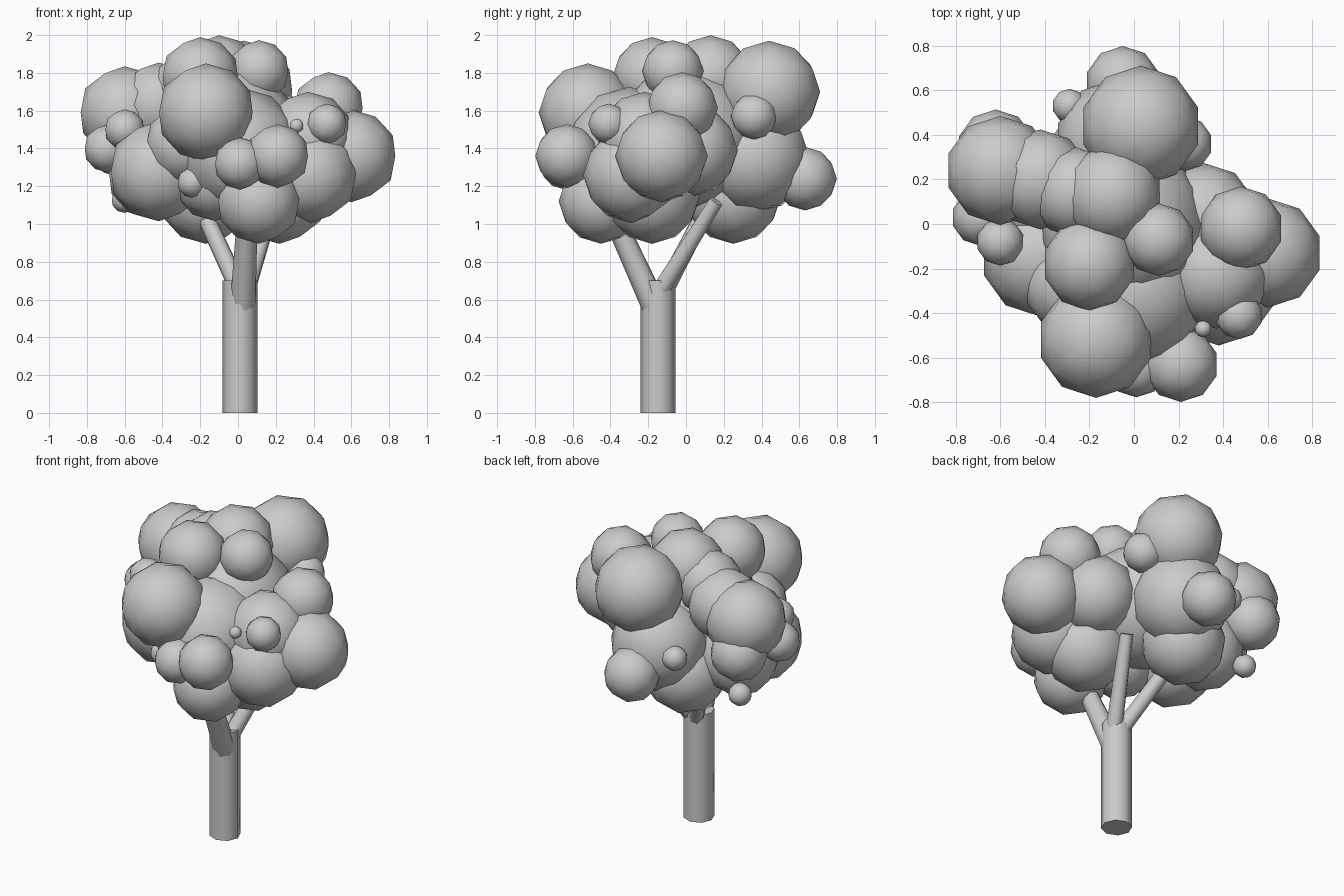
import bpy
import math
from mathutils import Vector


def limb(name, a, b, r1, r2, sides=8):
    """Tapered cylinder between two points."""
    a, b = Vector(a), Vector(b)
    d = b - a
    bpy.ops.mesh.primitive_cone_add(vertices=sides, radius1=r1, radius2=r2,
                                    depth=d.length, location=(a + b) / 2)
    o = bpy.context.object
    o.name = name
    o.rotation_euler = d.to_track_quat('Z', 'Y').to_euler()
    bpy.ops.object.shade_smooth_by_angle(angle=math.radians(50))


def puff(name, x, y, z, r):
    """Low-poly smooth foliage ball."""
    bpy.ops.mesh.primitive_ico_sphere_add(subdivisions=2, radius=r * 1.02,
                                          location=(x, y, z))
    bpy.context.object.name = name
    bpy.ops.object.shade_smooth()


# Trunk and branches
limb("trunk", (0.01, -0.148, 0), (0.01, -0.148, 0.7), 0.092, 0.092)
limb("branch_left", (0.03, -0.14, 0.6), (-0.2, 0.12, 1.1), 0.05, 0.045)
limb("branch_right", (0.04, -0.14, 0.64), (0.19, 0.16, 1.12), 0.05, 0.04)
limb("branch_front", (0.025, -0.17, 0.57), (0.05, -0.39, 1.05), 0.068, 0.055)

# Inner crown masses
core = [
    (-0.05, 0.0, 1.46, 0.38), (0.0, -0.3, 1.39, 0.33),
    (-0.06, 0.36, 1.35, 0.29), (-0.17, 0.25, 1.15, 0.25),
    (0.22, -0.18, 1.15, 0.25), (0.11, -0.45, 1.12, 0.22),
    (-0.42, -0.15, 1.28, 0.26), (-0.45, 0.1, 1.27, 0.24),
    (0.37, -0.22, 1.45, 0.245), (0.38, -0.29, 1.26, 0.25),
    (0.31, 0.03, 1.39, 0.24), (-0.28, -0.28, 1.42, 0.21),
    (-0.12, -0.28, 1.24, 0.22), (-0.42, 0.2, 1.63, 0.22),
]
# Large outer puffs
large = [
    (-0.17, -0.52, 1.59, 0.255), (0.03, 0.44, 1.70, 0.265),
    (-0.6, 0.24, 1.59, 0.24), (0.6, -0.13, 1.36, 0.24),
    (-0.2, -0.18, 1.78, 0.205), (-0.1, 0.13, 1.775, 0.22),
    (-0.26, 0.14, 1.71, 0.2), (0.48, -0.02, 1.615, 0.185),
    (0.11, -0.07, 1.81, 0.16), (0.21, -0.63, 1.36, 0.165),
    (-0.05, 0.63, 1.24, 0.165), (-0.62, 0.34, 1.42, 0.17),
]
# Small puffs
small = [
    (0.01, -0.64, 1.32, 0.135), (-0.69, 0.03, 1.40, 0.125),
    (0.23, 0.36, 1.57, 0.12), (-0.6, -0.08, 1.5, 0.105),
    (0.47, -0.41, 1.53, 0.105), (-0.24, -0.42, 1.22, 0.08),
    (-0.29, 0.53, 1.37, 0.075), (-0.6, 0.3, 1.13, 0.07),
    (0.31, -0.47, 1.52, 0.037),
]
for label, group in (("crown_core", core), ("crown_puff", large), ("crown_small_puff", small)):
    for i, p in enumerate(group):
        puff(f"{label}_{i + 1}", *p)
